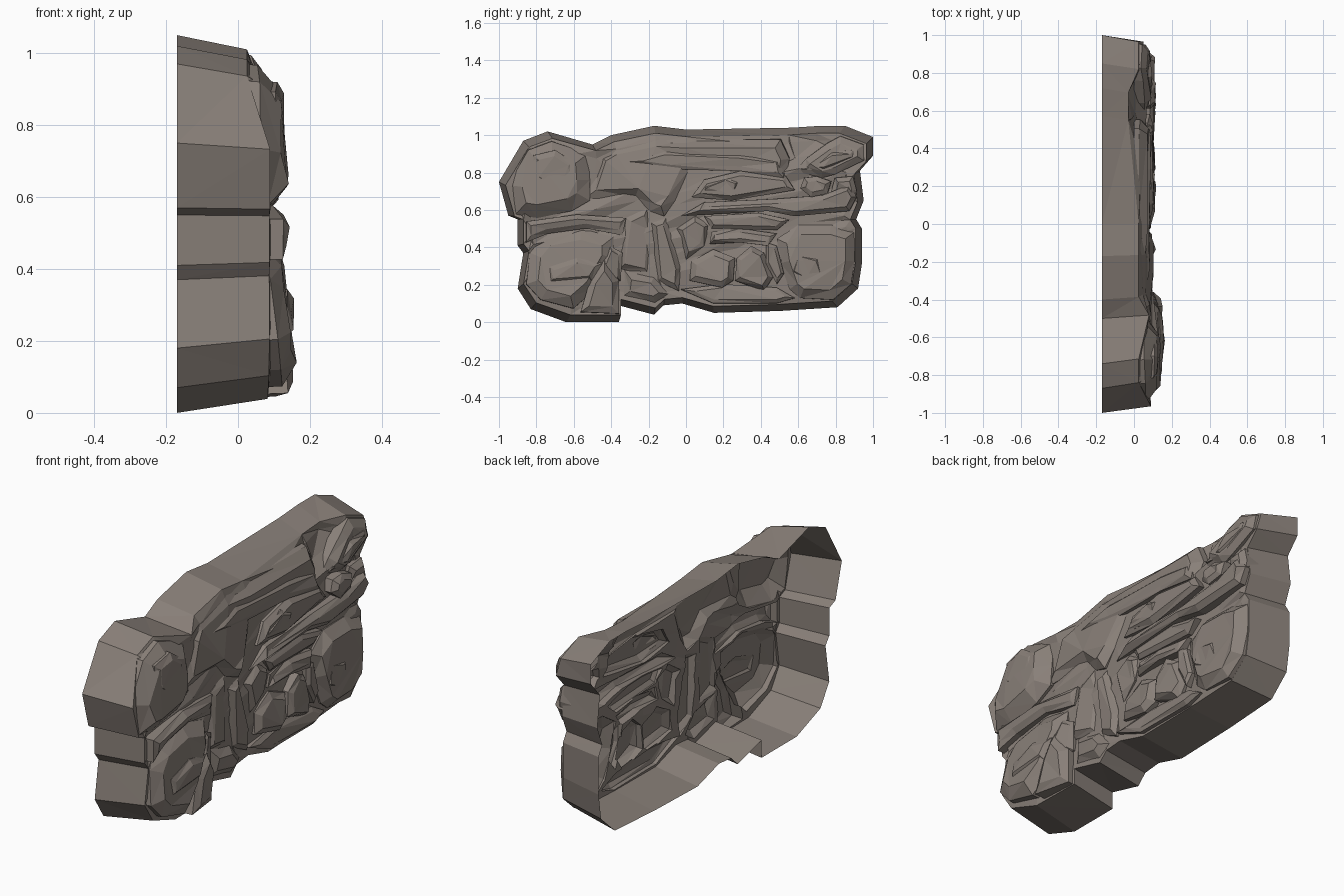
import bpy
import bmesh
import random
from mathutils import Vector

random.seed(4)
cube = bpy.data.objects.get("Cube")
if cube:
    bpy.data.objects.remove(cube, do_unlink=True)

BACK = -0.17      # open rear plane
LIMIT = 0.17      # foremost plane
MIDDLE = 0.52     # mid height of the wall
RIM = 0.05        # depth where the sides turn into the front

# One warm grey stone colour
stone_grey = bpy.data.materials.new("warm_stone_grey")
stone_grey.use_nodes = True
colour = (0.25, 0.215, 0.19, 1)
stone_grey.diffuse_color = colour
bsdf = next(n for n in stone_grey.node_tree.nodes if n.type == 'BSDF_PRINCIPLED')
bsdf.inputs["Base Color"].default_value = colour
bsdf.inputs["Roughness"].default_value = 0.9

# Stones gather here before they are merged into the wall
stones = bpy.data.collections.new("stones")
bpy.context.scene.collection.children.link(stones)


def finish(bm, name, collection):
    """Turn the bmesh into a flat shaded object."""
    bmesh.ops.triangulate(bm, faces=bm.faces[:])
    mesh = bpy.data.meshes.new(name)
    bm.to_mesh(mesh)
    bm.free()
    mesh.materials.append(stone_grey)
    obj = bpy.data.objects.new(name, mesh)
    collection.objects.link(obj)
    return obj


def prism(bm, outline, rear_x, front_x, rear_scale, front_scale):
    """Closed tapered block from an outline in hundredths (y, z)."""
    rings = []
    for x, (sy, sz) in ((rear_x, rear_scale), (front_x, front_scale)):
        rings.append([bm.verts.new((x, y / 100 * sy,
                                    MIDDLE + (z / 100 - MIDDLE) * sz))
                      for y, z in outline])
    rear, front = rings
    for i in range(len(rear)):
        j = (i + 1) % len(rear)
        bm.faces.new((rear[i], rear[j], front[j], front[i]))
    bm.faces.new(rear[::-1])
    cap = bm.faces.new(front)
    bm.normal_update()
    return cap


def rim_depth(y, z):
    """Edge of the front: low along the top, with a hollow near the right."""
    if z > 0.93:
        return -0.03 if 0.5 < y < 0.78 else 0.025
    return 0.07 - 0.02 * y


def sheet_depth(y, z):
    """Ground between the stones: deeper to the right and along the top."""
    hollow = 0.05 if 0.55 < y < 0.78 and z > 0.86 else 0
    return 0.067 - 0.02 * y - max(0, z - 0.85) * 0.25 - hollow


def wall_body(name, outline):
    """Tapered block with a bevelled rim and an uneven front sheet."""
    bm = bmesh.new()
    cap = prism(bm, outline, BACK, RIM, (1, 1), (0.965, 0.925))
    bmesh.ops.inset_region(bm, faces=[cap], thickness=0.04, depth=0.02,
                           use_even_offset=True)
    # Break the sheet into slanted facets
    for step in range(-8, 9, 2):
        for normal in (Vector((0, 1, 0.3)), Vector((0, -0.2, 1))):
            bm.normal_update()
            front = [f for f in bm.faces if f.normal.x > 0.95]
            geom = set(front)
            for f in front:
                geom.update(f.verts)
                geom.update(f.edges)
            bmesh.ops.bisect_plane(
                bm, geom=list(geom), plane_no=normal.normalized(),
                plane_co=Vector((0, step / 10, MIDDLE + step / 20)))
    for v in bm.verts:
        if v.co.x > RIM + 0.01:
            v.co.x = sheet_depth(v.co.y, v.co.z) + random.uniform(-0.012, 0.012)
        elif v.co.x > 0:
            v.co.x = rim_depth(v.co.y, v.co.z)
    return finish(bm, name, bpy.context.scene.collection)


def stone(name, front, bevel, outline, lean_y=0.0, lean_z=0.0, rough=0.009):
    """Chipped stone with a bevelled edge and a leaning face."""
    bm = bmesh.new()
    cap = prism(bm, outline, 0.0, front - bevel * 0.8,
                (0.975, 0.94), (0.97, 0.93))
    bmesh.ops.inset_region(bm, faces=[cap], thickness=bevel,
                           depth=bevel * 0.8, use_even_offset=True)
    middle = cap.calc_center_median()
    for v in bm.verts:
        if v.co.x > 0.001:
            lean = (v.co.y - middle.y) * lean_y + (v.co.z - middle.z) * lean_z
            v.co.x = min(LIMIT, v.co.x + lean + random.uniform(-rough, rough))
    finish(bm, name, stones)


# Wall body
wall = wall_body("rock_wall", [
    (-100, 75), (-95, 57), (-90, 55), (-90, 41), (-87, 37), (-90, 18),
    (-83, 7), (-64, 0), (-36, 0), (-36, 9), (-17, 4), (-12, 9), (-2, 10),
    (15, 5), (50, 6), (81, 8), (92, 18), (94, 31), (94, 50), (91, 55),
    (95, 65), (93, 81), (100, 89), (100, 99), (85, 105), (72, 105),
    (57, 104), (0, 103), (-17, 105), (-40, 100), (-50, 95), (-74, 102),
    (-87, 97)])

# Upper course
stone("upper_left_boulder", 0.125, 0.07, [
    (-98, 75), (-94, 58), (-82, 56), (-63, 60), (-53, 66), (-53, 78),
    (-54, 93), (-74, 100), (-87, 95)], lean_z=-0.08)
stone("upper_left_chip", 0.125, 0.03, [
    (-84, 78), (-70, 68), (-60, 72), (-62, 88), (-72, 95), (-84, 92)])
stone("upper_slab", 0.083, 0.045, [
    (-56, 67), (-28, 68), (-20, 60), (-12, 57), (-6, 66), (2, 84),
    (30, 82), (55, 78), (57, 90), (52, 101), (0, 101), (-17, 102),
    (-40, 97), (-48, 92)], lean_z=-0.13)
stone("upper_ledge", 0.087, 0.025, [
    (-36, 88), (-10, 84), (30, 83), (54, 79), (52, 90), (30, 93),
    (-12, 95)], lean_z=-0.25)
stone("upper_right_boulder", 0.08, 0.035, [
    (60, 83), (75, 79), (82, 81), (98, 89), (98, 98), (85, 103),
    (78, 99), (66, 90)], lean_z=-0.12)
stone("upper_right_chip", 0.09, 0.02, [
    (64, 84), (76, 83), (94, 90), (92, 95), (80, 94)])

# Ledges below the upper course
stone("long_ledge", 0.1, 0.025, [
    (3, 68), (25, 66), (60, 72), (55, 80), (30, 83), (10, 78)], lean_z=-0.15)
stone("ledge_wedge", 0.105, 0.02, [
    (6, 69), (26, 68), (30, 77), (22, 80), (10, 75)])
stone("lower_ledge", 0.105, 0.025, [
    (-3, 57), (45, 60), (60, 57), (90, 60), (94, 68), (90, 75),
    (75, 69), (50, 67), (10, 65)])
stone("ledge_pebble", 0.115, 0.025, [
    (63, 73), (69, 68), (78, 70), (80, 77), (72, 80), (65, 79)])
stone("right_shoulder", 0.085, 0.025, [
    (80, 71), (93, 66), (94, 72), (92, 80), (82, 79)])

# Lower right stones
stone("lower_right_boulder", 0.1, 0.05, [
    (52, 30), (57, 15), (63, 10), (81, 9), (91, 18), (93, 31),
    (93, 48), (80, 52), (62, 52), (50, 44)], lean_z=-0.05)
stone("lower_right_chip", 0.108, 0.03, [
    (56, 24), (66, 18), (78, 22), (74, 34), (60, 38)])
stone("bottom_lip", 0.09, 0.02, [
    (-3, 15), (15, 7), (50, 7), (60, 10), (50, 16), (20, 18)])
stone("broad_block", 0.103, 0.03, [
    (3, 31), (2, 20), (20, 16), (26, 20), (27, 33), (15, 38)], lean_z=-0.1)
stone("leaning_block", 0.105, 0.025, [
    (27, 20), (43, 14), (48, 22), (43, 36), (36, 40), (28, 33)], lean_y=-0.1)
stone("narrow_sliver", 0.09, 0.015, [
    (44, 30), (50, 18), (54, 24), (50, 40), (44, 42)])
stone("curved_block", 0.09, 0.025, [
    (-5, 50), (0, 32), (10, 40), (13, 52), (5, 57)])
stone("thin_course", 0.098, 0.02, [
    (13, 41), (30, 42), (45, 40), (50, 47), (30, 50), (14, 48)], lean_z=-0.15)
stone("thin_top_course", 0.092, 0.02, [
    (14, 50), (50, 49), (57, 55), (40, 59), (10, 57)])

# Central uprights
stone("central_upright", 0.09, 0.025, [
    (-19, 53), (-16, 20), (-4, 14), (-3, 27), (-11, 56)])
stone("inner_upright", 0.083, 0.03, [
    (-37, 27), (-20, 23), (-18, 50), (-21, 62), (-33, 56)], lean_y=-0.1)
stone("bottom_centre_block", 0.095, 0.045, [
    (-36, 10), (-17, 6), (-8, 12), (-17, 23), (-34, 26)])

# Lower left stones
stone("lower_left_boulder", 0.14, 0.06, [
    (-88, 18), (-80, 9), (-62, 4), (-50, 15), (-40, 33), (-40, 45),
    (-58, 50), (-78, 46), (-86, 36)], lean_z=-0.12)
stone("lower_left_chip", 0.153, 0.025, [
    (-76, 18), (-52, 20), (-46, 30), (-60, 33), (-75, 28)], rough=0.006)
stone("left_band", 0.12, 0.025, [
    (-88, 54), (-88, 42), (-76, 47), (-55, 50), (-35, 46),
    (-33, 56), (-60, 58)], lean_y=-0.08)
stone("foot_slab", 0.145, 0.035, [
    (-58, 2), (-37, 1), (-37, 20), (-45, 32), (-53, 20)], lean_y=-0.2)
stone("foot_splinter", 0.115, 0.02, [
    (-46, 30), (-43, 18), (-36, 20), (-35, 36), (-42, 40)], lean_y=-0.3)

# Merge the stones into one skin
union = wall.modifiers.new("merge_stones", 'BOOLEAN')
union.operation = 'UNION'
union.solver = 'EXACT'
union.operand_type = 'COLLECTION'
union.collection = stones
depsgraph = bpy.context.evaluated_depsgraph_get()
skin = bpy.data.meshes.new_from_object(wall.evaluated_get(depsgraph))
wall.modifiers.clear()
wall.data = skin
for part in list(stones.objects):
    bpy.data.objects.remove(part, do_unlink=True)
bpy.data.collections.remove(stones)

# Open the rear so the skin is hollow
bm = bmesh.new()
bm.from_mesh(skin)
rear = [f for f in bm.faces if all(v.co.x < BACK + 0.001 for v in f.verts)]
bmesh.ops.delete(bm, geom=rear, context='FACES')
bmesh.ops.dissolve_degenerate(bm, dist=0.0005, edges=bm.edges[:])
bm.to_mesh(skin)
bm.free()
